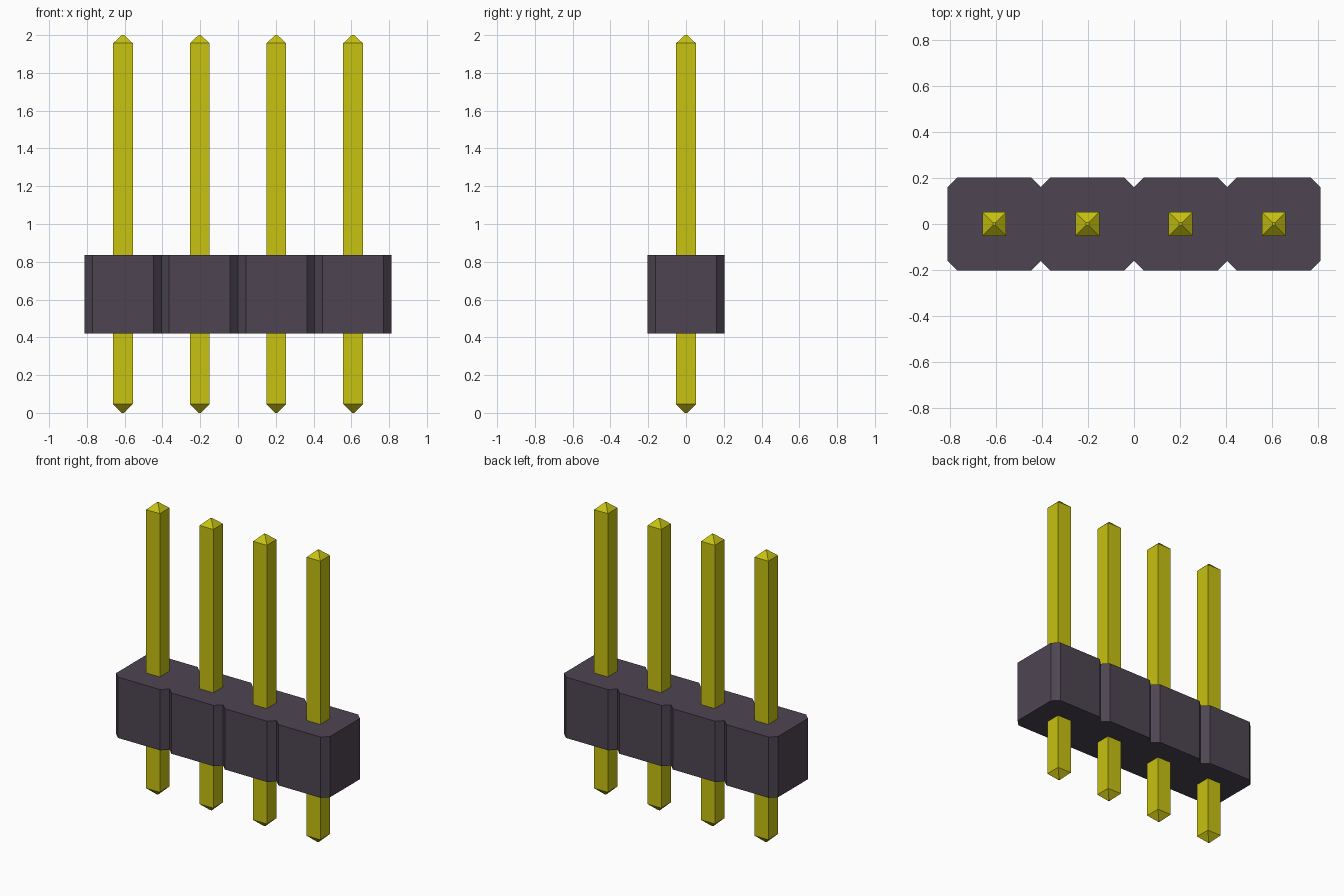
import bpy
import bmesh

cube = bpy.data.objects.get("Cube")
if cube:
    bpy.data.objects.remove(cube, do_unlink=True)

PITCH = 0.406
COUNT = 4


def material(name, rgb):
    mat = bpy.data.materials.new(name)
    mat.use_nodes = True
    color = (*rgb, 1.0)
    mat.diffuse_color = color
    mat.node_tree.nodes["Principled BSDF"].inputs["Base Color"].default_value = color
    return mat


def loft(name, sections, x, mat):
    """Skin a stack of (outline, height) sections and cap both ends."""
    bm = bmesh.new()
    rings = [[bm.verts.new((px, py, z)) for px, py in outline]
             for outline, z in sections]
    n = len(rings[0])
    for low, high in zip(rings, rings[1:]):
        for i in range(n):
            j = (i + 1) % n
            bm.faces.new((low[i], low[j], high[j], high[i]))
    bm.faces.new(rings[0][::-1])
    bm.faces.new(rings[-1])
    mesh = bpy.data.meshes.new(name)
    bm.to_mesh(mesh)
    bm.free()
    mesh.materials.append(mat)
    obj = bpy.data.objects.new(name, mesh)
    obj.location.x = x
    bpy.context.collection.objects.link(obj)
    return obj


def square(h):
    return [(-h, -h), (h, -h), (h, h), (-h, h)]


def chamfered_square(h, c):
    k = h - c
    return [(-k, -h), (k, -h), (h, -k), (h, k),
            (k, h), (-k, h), (-h, k), (-h, -k)]


plastic = material("dark plastic", (0.076, 0.060, 0.084))
metal = material("yellow metal", (0.578, 0.539, 0.0056))

# Each unit is a chamfered housing block with a pointed square pin through it
block = chamfered_square(PITCH / 2, 0.042)
shaft, tip = square(0.052), square(0.006)
for i in range(COUNT):
    x = (i - (COUNT - 1) / 2) * PITCH
    loft(f"housing_block_{i + 1}", [(block, 0.42), (block, 0.837)], x, plastic)
    loft(f"pin_{i + 1}",
         [(tip, 0), (shaft, 0.046), (shaft, 1.957), (tip, 2)], x, metal)
